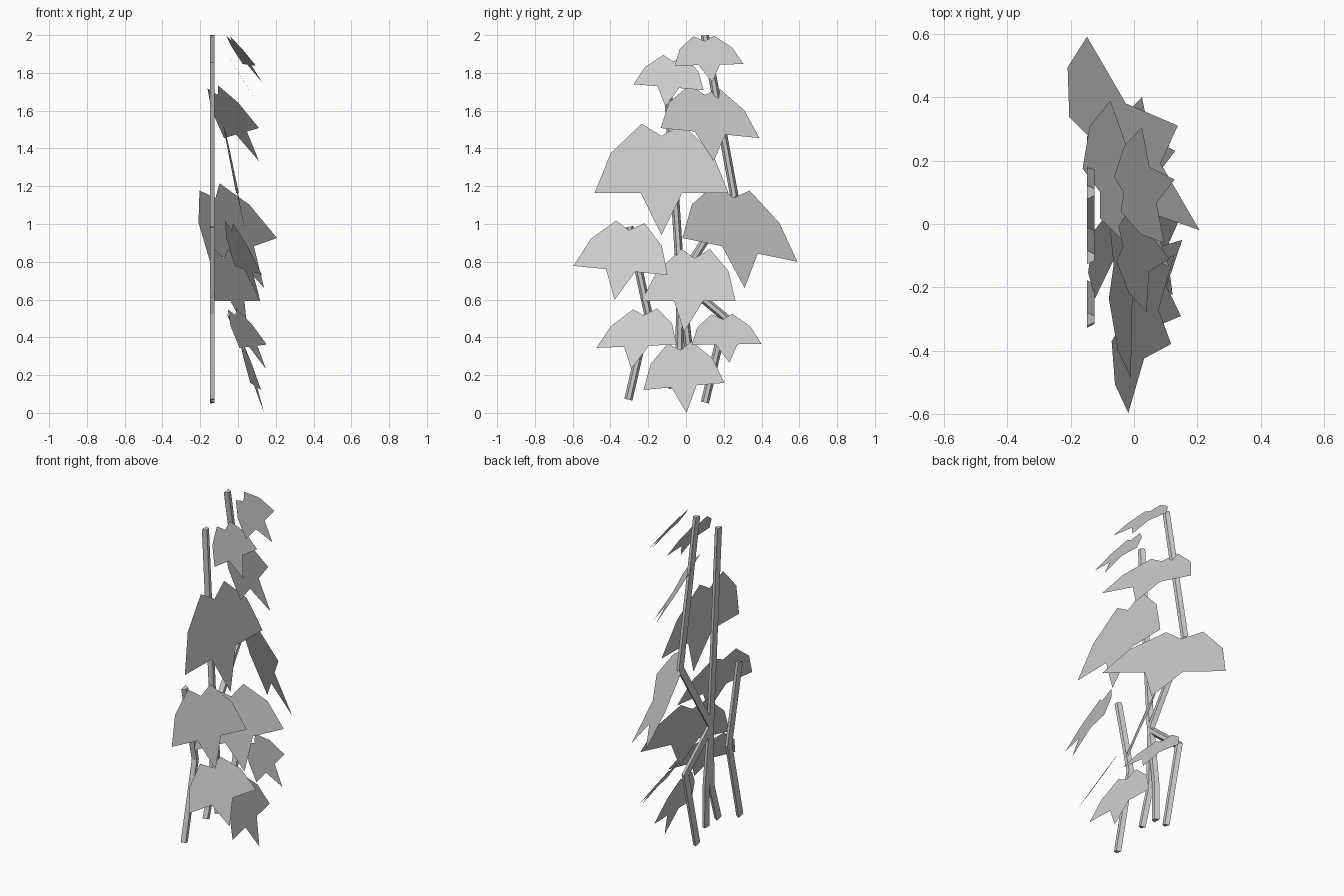
import bpy
from mathutils import Vector


def make_object(name, verts, faces):
    mesh = bpy.data.meshes.new(name)
    mesh.from_pydata(verts, [], faces)
    mesh.update()
    obj = bpy.data.objects.new(name, mesh)
    bpy.context.collection.objects.link(obj)
    return obj


# Leaf outline, right half: u across (side tips at +-0.5), v in units of the tip drop
HALF = [(0.155, 0.0), (0.5, 0.0), (0.38, 0.95), (0.15, 1.65)]
OUTLINE = [(0, -1)] + HALF + [(0, 1.36)] + [(-u, v) for u, v in reversed(HALF)]


def leaf(name, left, right, tip):
    left, right, tip = Vector(left), Vector(right), Vector(tip)
    mid = (left + right) / 2
    across, up = right - left, mid - tip
    verts = [mid + across * u + up * v for u, v in OUTLINE]
    return make_object(name, verts, [range(len(verts))])


# Each leaf: left side tip, right side tip, bottom tip
LEAVES = [
    ((0.095, -0.06, 1.838), (0.025, 0.305, 1.847), (0.128, 0.14, 1.75)),
    ((0.04, -0.278, 1.74), (0.06, 0.093, 1.709), (0.112, -0.11, 1.624)),
    ((0.111, -0.135, 1.508), (-0.074, 0.389, 1.455), (0.111, 0.146, 1.333)),
    ((-0.01, -0.484, 1.164), (0.004, 0.225, 1.164), (0.042, -0.13, 0.942)),
    ((0.206, -0.019, 0.926), (-0.148, 0.59, 0.80), (0.138, 0.31, 0.661)),
    ((-0.018, -0.595, 0.778), (0.127, -0.098, 0.73), (0.117, -0.378, 0.598)),
    ((-0.123, -0.235, 0.593), (0.117, 0.262, 0.593), (0.05, -0.01, 0.427)),
    ((0.008, -0.474, 0.344), (0.152, -0.05, 0.362), (0.148, -0.29, 0.233)),
    ((0.10, 0.03, 0.36), (0.025, 0.40, 0.365), (0.13, 0.23, 0.265)),
    ((0.122, -0.225, 0.122), (0.065, 0.204, 0.159), (0.138, 0.003, 0.0)),
]
for i, pts in enumerate(LEAVES):
    leaf(f"leaf_{i + 1}", *pts)

# Stem cross-section: flat against the wall side, bevelled outwards (x, side offset)
SECTION = [(-0.148, -0.022), (-0.124, -0.01), (-0.124, 0.01), (-0.148, 0.022)]


def stem(name, path):
    pts = [Vector(p) for p in path]
    dirs = [(b - a).normalized() for a, b in zip(pts, pts[1:])]
    verts, n = [], len(SECTION)
    for i, p in enumerate(pts):
        d0, d1 = dirs[max(i - 1, 0)], dirs[min(i, len(dirs) - 1)]
        t = (d0 + d1).normalized()
        side = Vector((-t.y, t.x)) / max(t.dot(d1), 0.5)   # mitred joint
        for x, o in SECTION:
            q = p + side * o
            verts.append((x, q.x, min(q.y, 2.0)))
    faces = [(i * n + j, i * n + (j + 1) % n, (i + 1) * n + (j + 1) % n, (i + 1) * n + j)
             for i in range(len(pts) - 1) for j in range(n)]
    faces += [tuple(reversed(range(n))), tuple(range(len(verts) - n, len(verts)))]
    return make_object(name, verts, faces)


# Stem paths (y, z), bottom to top
stem("main_stem", [(-0.1, 0.132), (-0.035, 0.343), (-0.026, 0.715), (0.255, 1.153), (0.1, 2.0)])
stem("middle_stem", [(0.014, 0.124), (0.013, 0.35), (-0.03, 0.72), (-0.105, 1.855)])
stem("right_branch", [(0.1, 0.055), (0.207, 0.505), (-0.026, 0.70)])
stem("left_stem", [(-0.305, 0.07), (-0.2, 0.525), (-0.3, 0.985)])
